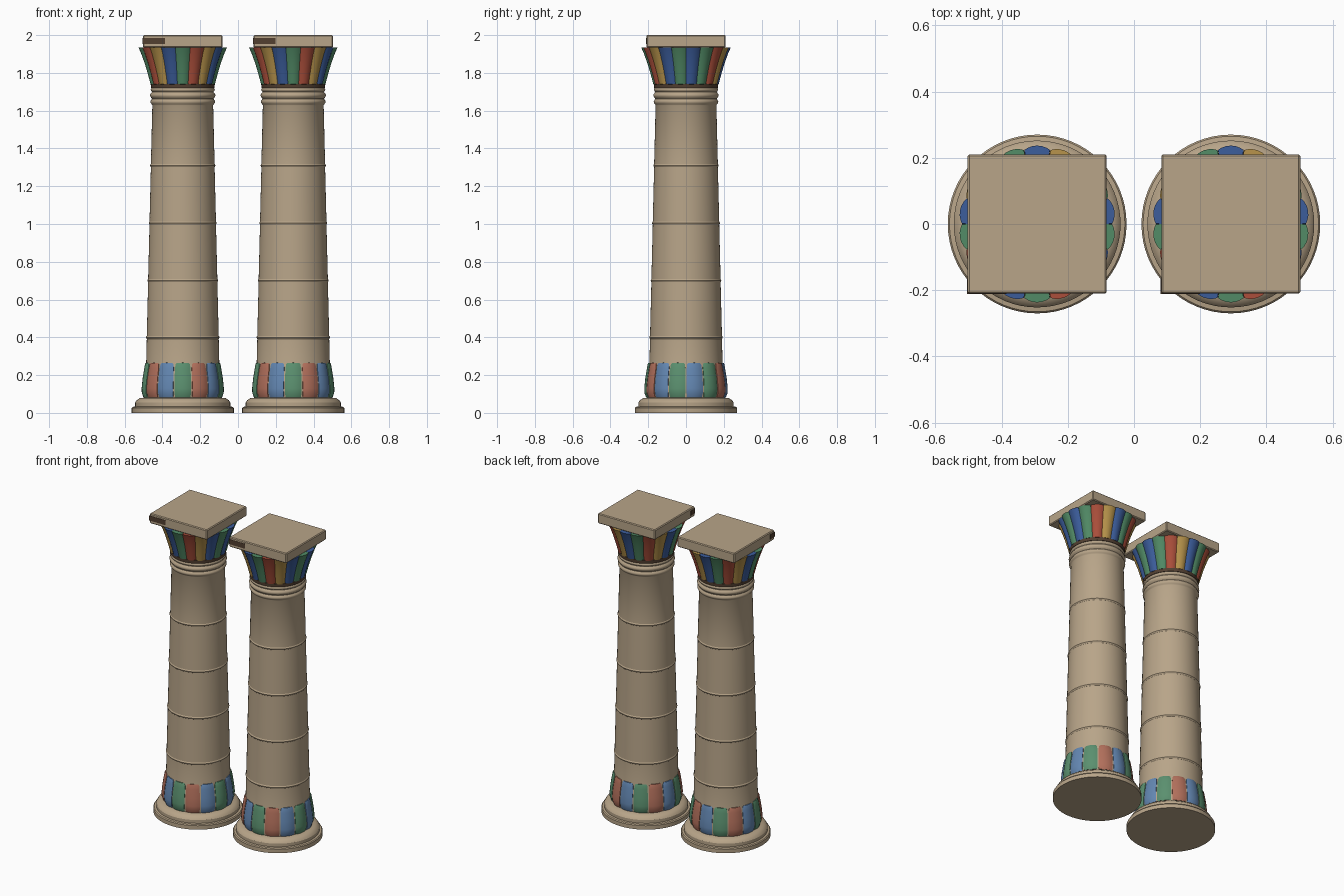
import bpy, bmesh, math

if "Cube" in bpy.data.objects:
    bpy.data.objects.remove(bpy.data.objects["Cube"])

def mat(name, rgb):
    m = bpy.data.materials.new(name)
    m.diffuse_color = (*rgb, 1)
    m.use_nodes = True
    m.node_tree.nodes["Principled BSDF"].inputs["Base Color"].default_value = m.diffuse_color
    return m

STONE = mat("sandstone", (0.48, 0.375, 0.25))
BROWN = mat("dark_brown", (0.085, 0.05, 0.03))
BASE_COLS = [mat("pale_blue", (0.125, 0.24, 0.44)),
             mat("pale_green", (0.105, 0.28, 0.16)),
             mat("terracotta", (0.44, 0.16, 0.105))]
CAP_COLS = [mat("deep_blue", (0.045, 0.11, 0.33)),
            mat("leaf_green", (0.085, 0.26, 0.135)),
            mat("brick_red", (0.42, 0.08, 0.045)),
            mat("ochre", (0.47, 0.29, 0.07))]

def finish(name, bm, mats, loc, angle=30):
    bmesh.ops.recalc_face_normals(bm, faces=bm.faces)
    me = bpy.data.meshes.new(name)
    bm.to_mesh(me)
    bm.free()
    for m in mats:
        me.materials.append(m)
    ob = bpy.data.objects.new(name, me)
    ob.location = loc
    bpy.context.collection.objects.link(ob)
    bpy.ops.object.select_all(action='DESELECT')
    ob.select_set(True)
    bpy.context.view_layer.objects.active = ob
    bpy.ops.object.shade_smooth_by_angle(angle=math.radians(angle))
    return ob

def lathe(name, profile, m, cx, n=64):
    """Closed turned solid from (radius, z) points."""
    bm = bmesh.new()
    rings = [[bm.verts.new((r * math.cos(math.tau * i / n), r * math.sin(math.tau * i / n), z))
              for i in range(n)] for r, z in profile]
    for a, b in zip(rings, rings[1:]):
        for i in range(n):
            j = (i + 1) % n
            bm.faces.new((a[i], a[j], b[j], b[i]))
    bm.faces.new(rings[0])
    bm.faces.new(rings[-1])
    return finish(name, bm, [m], (cx, 0, 0))

def petals(name, profile, n, mats, bulge, cx):
    """Ring of raised petals; profile points are (radius, z, width fraction)."""
    bm = bmesh.new()
    step = math.tau / n
    us = [-1, -1, -0.75, -0.4, 0, 0.4, 0.75, 1, 1]
    for k in range(n):
        rows = []
        for r, z, w in profile:
            row = []
            for c, u in enumerate(us):
                rr = r + bulge * (1 - u * u)
                if c in (0, len(us) - 1):
                    rr -= 0.015          # edge sinks into the core
                a = (k + 0.5 + 0.5 * u * w) * step
                row.append(bm.verts.new((rr * math.cos(a), rr * math.sin(a), z)))
            rows.append(row)
        for a, b in zip(rows, rows[1:]):
            for c in range(len(us) - 1):
                f = bm.faces.new((a[c], a[c + 1], b[c + 1], b[c]))
                f.material_index = k % len(mats)
    return finish(name, bm, mats, (cx, 0, 0), 35)

def box(name, lo, hi, m, cx, bevel=0):
    bm = bmesh.new()
    bmesh.ops.create_cube(bm, size=1)
    for v in bm.verts:
        v.co = [(l + h) / 2 + c * (h - l) for l, h, c in zip(lo, hi, v.co)]
    if bevel:
        bmesh.ops.bevel(bm, geom=bm.edges[:], offset=bevel, segments=1, affect='EDGES')
    return finish(name, bm, [m], (cx, 0, 0), 20)

def ridge(r, z0, z1, h, n=6):
    """Half-round moulding between two heights."""
    return [(r + h * math.sin(math.pi * i / n), z0 + (z1 - z0) * i / n) for i in range(n + 1)]

def shaft_r(z):
    return 0.194 - 0.033 * (z - 0.25) / 1.38

for side, cx in (("left", -0.2925), ("right", 0.2925)):
    # stepped round foot
    lathe(side + "_foot", [(0.27, 0), (0.27, 0.026), (0.265, 0.032), (0.252, 0.034), (0.252, 0.055),
                           (0.245, 0.066), (0.228, 0.078), (0.19, 0.082)], STONE, cx)
    # tapering shaft with thin joint bands and a moulded neck
    prof = [(0.20, 0.07), (0.212, 0.12), (0.207, 0.18), (0.194, 0.25)]
    for z in (0.4, 0.7, 1.005, 1.31):
        prof += ridge(shaft_r(z), z - 0.008, z + 0.008, 0.004, 4)
    prof += [(0.161, 1.628)]
    prof += ridge(0.163, 1.632, 1.662, 0.008)
    prof += ridge(0.163, 1.664, 1.698, 0.010)
    prof += ridge(0.163, 1.700, 1.722, 0.007)
    lathe(side + "_shaft", prof, STONE, cx)
    # painted leaves around the foot of the shaft
    petals(side + "_base_leaves",
           [(0.19, 0.078, 0.8), (0.205, 0.082, 0.88), (0.214, 0.105, 0.92), (0.215, 0.13, 0.93),
            (0.210, 0.18, 0.93), (0.201, 0.235, 0.92), (0.197, 0.257, 0.86), (0.194, 0.265, 0.72),
            (0.18, 0.266, 0.7)], 14, BASE_COLS, 0.006, cx)
    # dark collar and flared bell core
    lathe(side + "_collar", [(0.15, 1.718), (0.168, 1.72), (0.17, 1.742), (0.15, 1.744)], BROWN, cx)
    lathe(side + "_bell_core", [(0.15, 1.73), (0.18, 1.83), (0.218, 1.925)], BROWN, cx)
    # painted petals of the capital
    petals(side + "_capital_petals",
           [(0.15, 1.738, 1), (0.163, 1.74, 1), (0.176, 1.79, 1), (0.194, 1.85, 1), (0.214, 1.905, 1),
            (0.227, 1.934, 0.98), (0.14, 1.936, 0.98)], 18, CAP_COLS, 0.010, cx)
    # square top slab with dark corner plates
    box(side + "_top_slab", (-0.21, -0.21, 1.934), (0.21, 0.21, 2.0), STONE, cx, 0.005)
    box(side + "_front_plate", (-0.212, -0.212, 1.953), (-0.093, -0.205, 1.985), BROWN, cx)
    box(side + "_side_plate", (-0.212, -0.212, 1.953), (-0.205, -0.165, 1.985), BROWN, cx)
